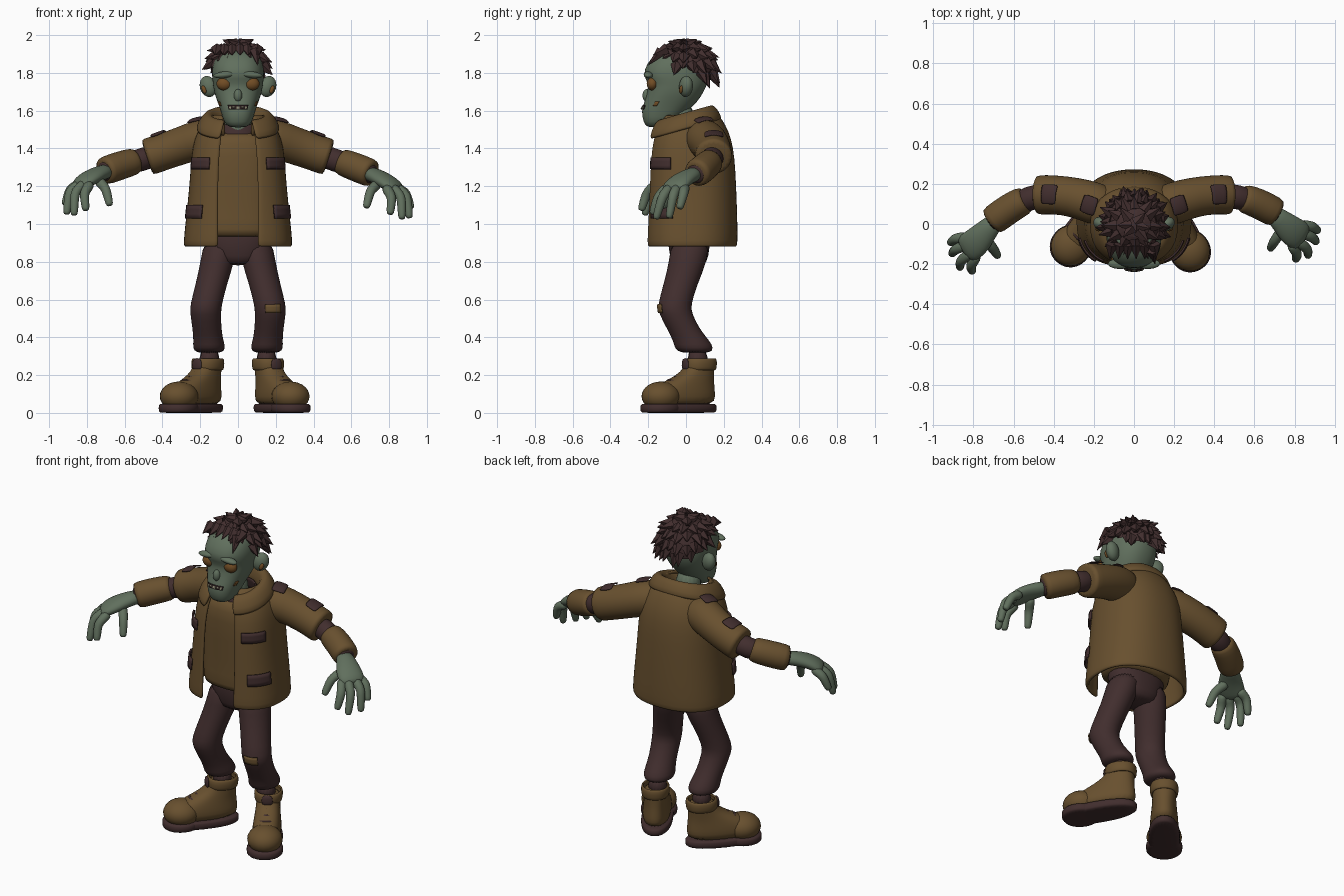
import bpy, bmesh, math, random
from mathutils import Vector, Matrix, Euler

if "Cube" in bpy.data.objects:
    bpy.data.objects.remove(bpy.data.objects["Cube"])

random.seed(4)


def material(name, rgb):
    m = bpy.data.materials.new(name)
    m.diffuse_color = (*rgb, 1)
    m.use_nodes = True
    m.node_tree.nodes["Principled BSDF"].inputs["Base Color"].default_value = m.diffuse_color
    return m


SKIN = material("grey green skin", (0.118, 0.160, 0.110))
COAT = material("brown cloth", (0.138, 0.080, 0.028))
DARK = material("dark maroon cloth", (0.053, 0.027, 0.027))
EYE = material("amber", (0.165, 0.073, 0.018))
BLACK = material("mouth dark", (0.018, 0.010, 0.010))
TOOTH = material("old teeth", (0.25, 0.24, 0.16))


def finish(name, bm, mat, smooth=True):
    me = bpy.data.meshes.new(name)
    bm.to_mesh(me)
    bm.free()
    me.materials.append(mat)
    ob = bpy.data.objects.new(name, me)
    bpy.context.collection.objects.link(ob)
    if smooth:
        me.shade_smooth()
    return ob


def grid(name, rings, mat, closed=True, caps=True, thick=0, sub=1):
    """Skin a list of rings of points."""
    bm = bmesh.new()
    vs = [[bm.verts.new(p) for p in r] for r in rings]
    n = len(rings[0])
    for a, b in zip(vs, vs[1:]):
        for i in range(n if closed else n - 1):
            j = (i + 1) % n
            bm.faces.new((a[i], a[j], b[j], b[i]))
    if closed and caps:
        bm.faces.new(vs[0])
        bm.faces.new(vs[-1])
    bmesh.ops.recalc_face_normals(bm, faces=bm.faces)
    ob = finish(name, bm, mat)
    if thick:
        s = ob.modifiers.new("thickness", "SOLIDIFY")
        s.thickness, s.offset = thick, 0
    if sub:
        s = ob.modifiers.new("smooth", "SUBSURF")
        s.levels = s.render_levels = sub
    return ob


def ring_point(row, a, n, off=0, tilt=0):
    """Superellipse point, rounder at the back; row = (z, x, y front, y back, half width)."""
    z, x0, yf, yb, w = row
    s, c = math.sin(a), math.cos(a)
    e = 2 / (n if c > 0 else min(n, 2.25))
    x = x0 + (w + off) * math.copysign(abs(s) ** e, s)
    y = (yf + yb) / 2 - ((yb - yf) / 2 + off) * math.copysign(abs(c) ** e, c)
    return Vector((x, y, z + tilt * y))


def stack(name, rows, mat, n=2, seg=28):
    return grid(name, [[ring_point(r, math.tau * i / seg, n) for i in range(seg)] for r in rows], mat)


def open_stack(name, rows, gaps, mat, n, thick, tilt=0, seg=44):
    rings = []
    for r, g in zip(rows, gaps):
        a0 = math.asin((g / r[4]) ** (n / 2))
        rings.append([ring_point(r, a0 + (math.tau - 2 * a0) * i / seg, n, 0, tilt) for i in range(seg + 1)])
    return grid(name, rings, mat, closed=False, thick=thick)


def patch(name, rows, n, a0, a1, z0, z1, mat, off=0.012, thick=0.009):
    """Plate lying on a stacked surface between two angles and heights."""
    rows = sorted(rows)
    rings = []
    for k in range(4):
        z = z0 + (z1 - z0) * k / 3
        lo, hi = next((p, q) for p, q in zip(rows, rows[1:]) if z <= q[0])
        t = (z - lo[0]) / (hi[0] - lo[0])
        row = [p + (q - p) * t for p, q in zip(lo, hi)]
        rings.append([ring_point(row, math.radians(a0 + (a1 - a0) * i / 8), n, off) for i in range(9)])
    return grid(name, rings, mat, closed=False, thick=thick, sub=0)


def tube(name, pts, radii, mat, ref=(0, 0, 1), seg=16, arc=None, thick=0):
    pts = [Vector(p) for p in pts]
    ref, rings = Vector(ref), []
    for i, p in enumerate(pts):
        t = (pts[min(i + 1, len(pts) - 1)] - pts[max(i - 1, 0)]).normalized()
        u = (ref - t * ref.dot(t)).normalized()
        v = t.cross(u)
        ru, rv = radii[i] if isinstance(radii[i], tuple) else (radii[i], radii[i])
        angs = ([arc[0] + (arc[1] - arc[0]) * k / seg for k in range(seg + 1)] if arc
                else [math.tau * k / seg for k in range(seg)])
        rings.append([p + u * ru * math.cos(a) + v * rv * math.sin(a) for a in angs])
    return grid(name, rings, mat, closed=arc is None, thick=thick)


def ball(name, loc, scale, mat, rot=(0, 0, 0)):
    bm = bmesh.new()
    bmesh.ops.create_uvsphere(bm, u_segments=20, v_segments=14, radius=1,
                              matrix=Matrix.LocRotScale(Vector(loc), Euler(rot), Vector(scale)))
    return finish(name, bm, mat)


# Head, neck and face
head = [(1.51, 0, -.205, -.11, .045), (1.535, 0, -.225, -.06, .075), (1.60, 0, -.238, .01, .092),
        (1.645, 0, -.22, .06, .108), (1.70, 0, -.205, .095, .128), (1.745, 0, -.198, .115, .133),
        (1.79, 0, -.23, .122, .14), (1.85, 0, -.207, .12, .134), (1.90, 0, -.165, .10, .108),
        (1.93, 0, -.10, .06, .065)]
stack("head", head, SKIN, 2.4, 32)
tube("neck", [(0, .0, 1.38), (0, -.02, 1.5), (0, -.03, 1.64)], [.085, .072, .075], SKIN, (0, 1, 0))
ball("nose", (0, -.208, 1.68), (.022, .022, .034), SKIN)
patch("mouth", head, 2.4, -27, 27, 1.606, 1.628, BLACK, .001, .005)
for k in range(-2, 3):
    patch("tooth", head, 2.4, k * 10 - 3, k * 10 + 3, 1.609 + .006 * (k % 2), 1.622, TOOTH, .003, .005)
for s in (-1, 1):
    ball("eye", (s * .073, -.178, 1.742), (.041, .03, .035), EYE)
    ball("brow", (s * .07, -.198, 1.79), (.06, .026, .018), SKIN, (0, s * .1, 0))
    ball("ear", (s * .158, 0, 1.728), (.045, .035, .057), SKIN, (0, s * .35, s * .4))
    ball("inner_ear", (s * .18, -.026, 1.712), (.012, .01, .022), EYE, (0, s * .35, s * .4))
    patch("cheek_wound", head, 2.4, s * 58, s * 68, 1.625, 1.648, EYE, .002, .005)

# Hair: cap with rows of spikes
bm = bmesh.new()
HC = Vector((0, -.005, 1.80))
bmesh.ops.create_uvsphere(bm, u_segments=24, v_segments=16, radius=1,
                          matrix=Matrix.Translation(HC) @ Matrix.Diagonal((.15, .155, .158, 1)))
bmesh.ops.delete(bm, geom=[v for v in bm.verts if v.co.z < 1.80 - .36 * v.co.y], context="VERTS")


def spike(base, tip, r):
    d = Vector(tip) - Vector(base)
    m = Matrix.Translation(Vector(base) + d / 2) @ d.to_track_quat("Z", "Y").to_matrix().to_4x4()
    bmesh.ops.create_cone(bm, cap_ends=True, segments=5, radius1=r, radius2=.001, depth=d.length, matrix=m)


for theta, count in ((12, 6), (32, 12), (52, 17), (72, 20), (92, 22)):
    for k in range(count):
        th, ph = math.radians(theta + random.uniform(-5, 5)), math.tau * (k + random.uniform(-.25, .25)) / count
        nrm = Vector((math.sin(th) * math.cos(ph), math.sin(th) * math.sin(ph), math.cos(th)))
        down = Vector((math.cos(th) * math.cos(ph), math.cos(th) * math.sin(ph), -math.sin(th)))
        base = HC + Vector((nrm.x * .142, nrm.y * .145, nrm.z * .152))
        if base.z > 1.82 - .36 * base.y:
            spike(base, base + (nrm * .48 + down * .75) * random.uniform(.065, .095), .034)
for x in (-.11, -.07, -.03, .01, .05, .1):
    spike((x, -.10, 1.925), (x * 1.1, -.175, 1.895), .034)
spike((.09, -.13, 1.915), (.105, -.20, 1.84), .03)
finish("hair", bm, DARK, False)

# Jacket body, shirt, lining and collar
N = 2.7
jacket = [(.88, 0, -.20, .258, .275), (.90, 0, -.205, .262, .278), (1.0, 0, -.20, .262, .268),
          (1.2, 0, -.193, .255, .246), (1.35, 0, -.187, .247, .237), (1.45, 0, -.172, .230, .222),
          (1.52, 0, -.145, .20, .185), (1.58, 0, -.11, .16, .13)]
open_stack("jacket", jacket, (.105, .105, .105, .105, .10, .09, .08, .075), COAT, N, .022)
stack("shirt", [(.93, 0, -.13, .15, .2), (.95, 0, -.135, .16, .21), (1.1, 0, -.13, .17, .21),
                (1.4, 0, -.145, .17, .20), (1.46, 0, -.12, .15, .17), (1.49, 0, -.09, .12, .12)], COAT, 2.5)
grid("shirt_neckline", [[ring_point(r, math.tau * i / 24, 2, 0, .2) for i in range(24)] for r in
     [(1.46, 0, -.10, .11, .115), (1.51, 0, -.085, .10, .105), (1.54, 0, -.08, .09, .098)]], DARK, caps=False, thick=.014)
collar = [(1.49, 0, -.12, .11, .115), (1.57, 0, -.14, .12, .135), (1.588, 0, -.155, .135, .155),
          (1.565, 0, -.18, .155, .185), (1.50, 0, -.205, .185, .218)]
open_stack("collar", collar, (.07, .07, .072, .078, .095), COAT, 2.2, .022, tilt=.28)

# Pocket flaps, left and right
for s in (-1, 1):
    patch("chest_pocket_flap", jacket, N, s * 29, s * 69, 1.29, 1.352, DARK, .02)
    patch("side_pocket_flap", jacket, N, s * 36, s * 73, 1.03, 1.10, DARK, .022)

# Arms and hands
for s in (-1, 1):
    def side(p):
        """Place a right-side point; the left arm reaches a little further forward."""
        k = 0 if s > 0 else min(max((p[0] - .5) / .3, 0), 1)
        return Vector((s * p[0], p[1] - .06 * k, p[2] + .02 * k))

    def limb(name, pts, radii, mat, **kw):
        return tube(name, [side(p) for p in pts], radii, mat, **kw)

    limb("upper_sleeve", [(.10, .07, 1.46), (.20, .105, 1.45), (.30, .135, 1.415), (.40, .147, 1.38),
                          (.47, .145, 1.357), (.485, .145, 1.352)], [.10, .108, .10, .098, .1, .097], COAT, seg=20)
    limb("inner_sleeve", [(.44, .145, 1.365), (.52, .135, 1.335), (.60, .11, 1.31)], [.064, .062, .058], DARK)
    limb("cuff_sleeve", [(.535, .132, 1.335), (.55, .127, 1.328), (.615, .105, 1.305), (.70, .06, 1.27),
                         (.712, .052, 1.265)], [.06, .073, .076, .077, .069], COAT, seg=20)
    limb("cuff_lining", [(.69, .062, 1.272), (.722, .046, 1.262)], [.06, .056], DARK)
    limb("sleeve_patch", [(.35, .14, 1.40), (.39, .146, 1.384), (.43, .147, 1.37)], [.105, .105, .106], DARK,
         arc=(-.5 * s, .5 * s), seg=6, thick=.009)
    limb("shoulder_patch", [(.17, .095, 1.455), (.195, .103, 1.452), (.225, .114, 1.442)], [.113, .114, .112], DARK,
         arc=(-.25 * s, .6 * s), seg=6, thick=.009)
    limb("palm", [(.68, .06, 1.27), (.73, .02, 1.255), (.775, -.025, 1.232), (.82, -.057, 1.202), (.85, -.075, 1.178)],
         [(.04, .045), (.04, .056), (.04, .074), (.037, .078), (.024, .066)], SKIN)
    for name, base, mid, tip in (
            ("little_finger", (.825, -.005, 1.2), (.89, -.012, 1.165), (.918, -.035, 1.08)),
            ("ring_finger", (.825, -.04, 1.2), (.893, -.068, 1.155), (.908, -.09, 1.03)),
            ("middle_finger", (.81, -.08, 1.2), (.865, -.125, 1.145), (.868, -.16, 1.025)),
            ("index_finger", (.78, -.095, 1.2), (.815, -.15, 1.14), (.805, -.178, 1.05)),
            ("thumb", (.745, -.02, 1.22), (.70, -.085, 1.175), (.678, -.125, 1.085))):
        b, m, t = Vector(base), Vector(mid), Vector(tip)
        limb(name, [b, b.lerp(m, .6), m, m.lerp(t, .5), m.lerp(t, .92), t],
             [.03, .028, .027, .024, .021, .013], SKIN, ref=(0, 1, 0.1), seg=10)

# Trousers
stack("hips", [(.78, 0, -.07, .10, .08), (.82, 0, -.085, .12, .15), (.93, 0, -.10, .13, .18),
               (1.0, 0, -.09, .13, .18)], DARK, 2.3)
for s in (-1, 1):
    leg = [(z, s * x, y - ry, y + ry, rx) for z, x, y, rx, ry in (
        (.93, .09, .025, .09, .105), (.80, .108, .012, .09, .10), (.68, .142, -.03, .083, .09),
        (.57, .17, -.062, .084, .088), (.53, .172, -.058, .082, .088), (.44, .164, -.012, .076, .086),
        (.38, .156, .03, .080, .097), (.345, .153, .042, .087, .104), (.315, .152, .05, .072, .085))]
    stack("trouser_leg", leg, DARK)
    tube("sock", [(s * .152, .07, .22), (s * .15, .055, .35)], [.06, .055], DARK, (0, 1, 0))
    if s > 0:
        patch("knee_patch", leg, 2, -18, 40, .528, .575, COAT, .001, .006)

    # Boots turned outwards, built toe towards -y
    parts = [
        stack("boot_upper", [(.035, 0, -.325, .075, .078), (.09, 0, -.325, .08, .082), (.13, 0, -.295, .076, .078),
                             (.165, 0, -.22, .072, .072), (.20, 0, -.14, .07, .068), (.24, 0, -.092, .07, .067),
                             (.275, 0, -.085, .07, .068)], COAT, 2.3),
        stack("boot_sole", [(0, 0, -.335, .075, .075), (.004, 0, -.352, .088, .09), (.044, 0, -.352, .088, .09),
                            (.05, 0, -.345, .08, .085)], DARK, 2.5),
        stack("sole_toe", [(0, 0, -.345, -.16, .09), (.004, 0, -.355, -.14, .104), (.044, 0, -.355, -.14, .104),
                           (.05, 0, -.345, -.15, .095)], DARK, 2.1),
        grid("boot_collar", [[ring_point(r, math.tau * i / 24, 2.2) for i in range(24)] for r in
             [(.225, 0, -.088, .072, .068), (.24, 0, -.094, .077, .075), (.28, 0, -.094, .08, .077),
              (.287, 0, -.082, .07, .068)]], COAT, caps=False, thick=.012),
        ball("boot_toe", (0, -.245, .088), (.1, .105, .078), COAT),
        tube("boot_tongue", [(0, -.096, .225), (0, -.098, .25), (0, -.096, .292)],
             [(.01, .03), (.012, .036), (.01, .03)], DARK, (0, 1, 0), 10)]
    for y, z in ((-.205, .176), (-.165, .193), (-.125, .215)):
        parts.append(tube("boot_lace", [(-.055, y + .03, z - .016), (0, y - .004, z + .004), (.055, y + .03, z - .016)],
                          [.008] * 3, DARK, (0, 0, 1), 6))
    for ob in parts:
        ob.location = (s * .155, .08, 0)
        ob.rotation_euler.z = math.radians(30 if s > 0 else -40)
